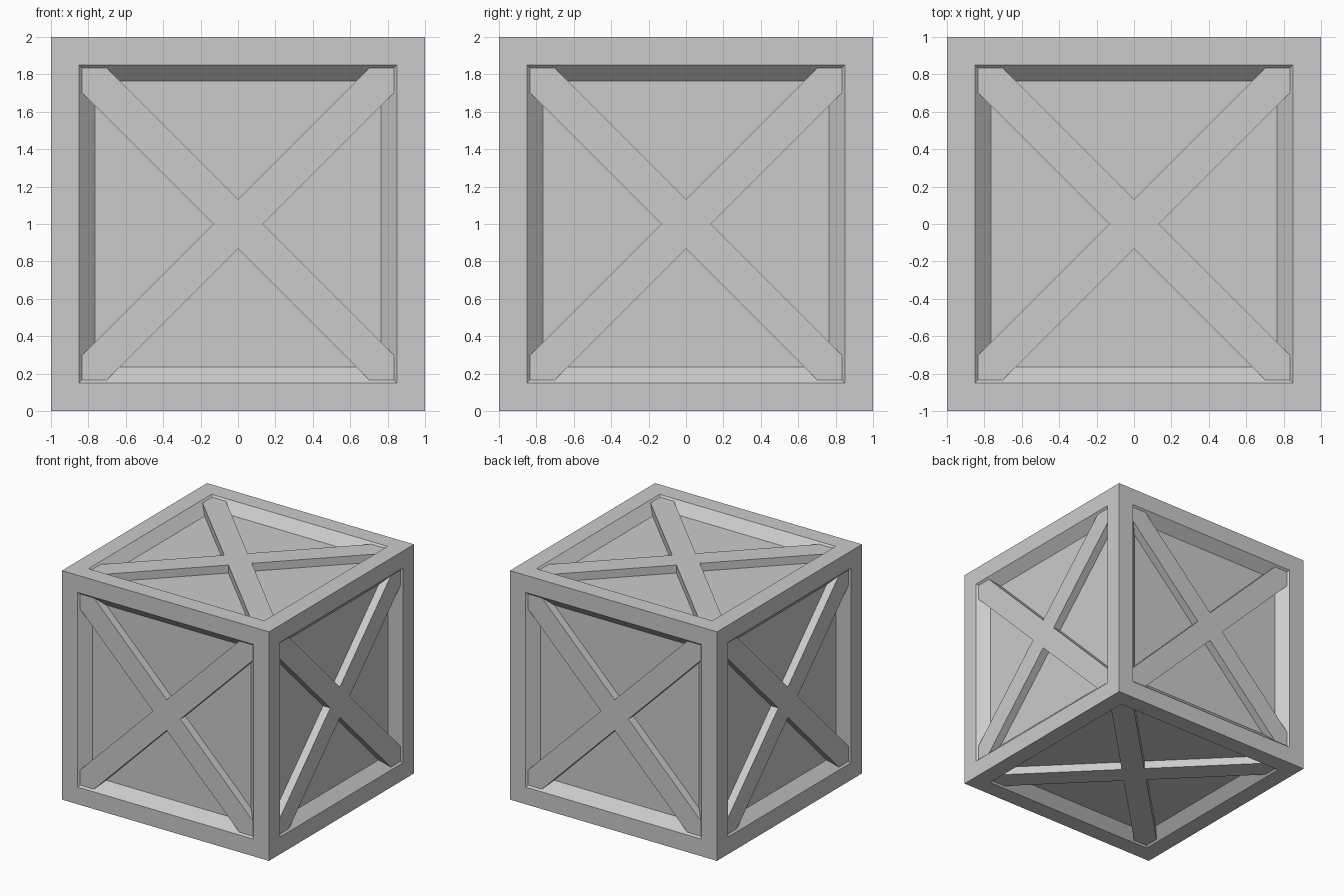
import bpy, bmesh
from math import pi
from mathutils import Matrix, Vector

if "Cube" in bpy.data.objects:
    bpy.data.objects.remove(bpy.data.objects["Cube"])

FRAME = 0.15      # border width of every side
SLOPE = 0.085     # width and depth of the sloped recess
TOP = 0.985       # height of brace face above the crate centre
ARM = 0.133       # where neighbouring brace edges meet
END = 0.835       # reach of the brace ends


def finish(bm, name):
    bmesh.ops.recalc_face_normals(bm, faces=bm.faces)
    mesh = bpy.data.meshes.new(name)
    bm.to_mesh(mesh)
    bm.free()
    obj = bpy.data.objects.new(name, mesh)
    obj.location.z = 1
    bpy.context.collection.objects.link(obj)
    return obj


# Crate body: cube with a flat border and a sloped recess on each side
bm = bmesh.new()
bmesh.ops.create_cube(bm, size=2)
sides = bm.faces[:]
bmesh.ops.inset_individual(bm, faces=sides, thickness=FRAME, use_even_offset=True)
bmesh.ops.inset_individual(bm, faces=sides, thickness=SLOPE, depth=-SLOPE,
                           use_even_offset=True)
finish(bm, "crate_body")


# Cross brace: X-shaped outline, one arm turned four times, pushed into the panel
def cross_brace(name, rotation):
    bm = bmesh.new()
    arm = [(ARM, 0), (END, END - ARM), (END, END), (END - ARM, END)]
    outline = [Matrix.Rotation(k * pi / 2, 3, 'Z') @ Vector((x, y, TOP))
               for k in range(4) for x, y in arm]
    face = bm.faces.new([bm.verts.new(p) for p in outline])
    ext = bmesh.ops.extrude_face_region(bm, geom=[face], use_keep_orig=True)
    verts = [g for g in ext["geom"] if isinstance(g, bmesh.types.BMVert)]
    bmesh.ops.translate(bm, verts=verts, vec=(0, 0, -(SLOPE - 0.01)))
    bm.transform(rotation)
    finish(bm, name)


# One brace per side
for name, angle, axis in [("top", 0, 'X'), ("bottom", pi, 'X'),
                          ("front", pi / 2, 'X'), ("back", -pi / 2, 'X'),
                          ("right", pi / 2, 'Y'), ("left", -pi / 2, 'Y')]:
    cross_brace(name + "_cross_brace", Matrix.Rotation(angle, 4, axis))
